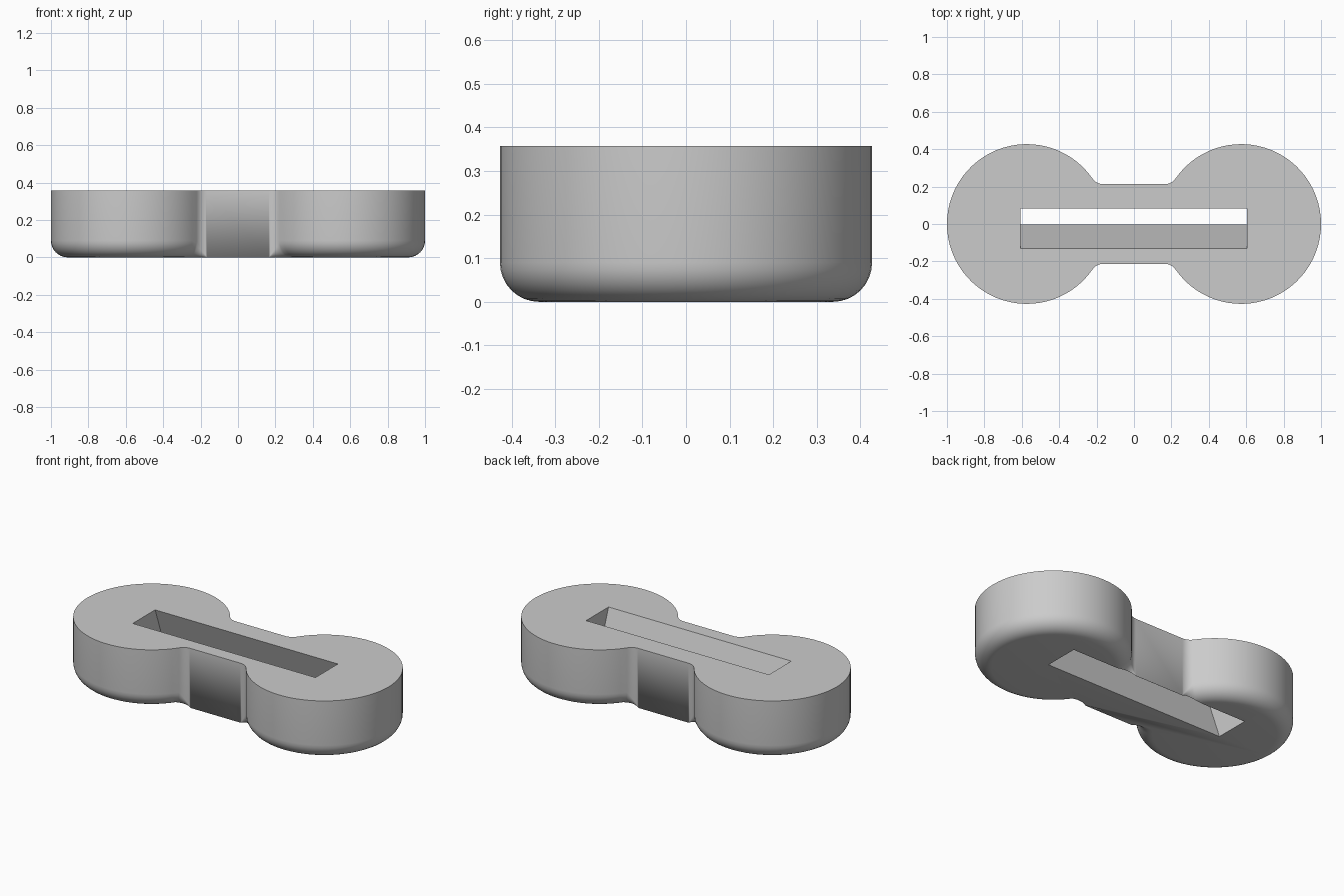
import bpy, bmesh
from math import sin, cos, pi, asin, sqrt

cube = bpy.data.objects.get("Cube")
if cube:
    bpy.data.objects.remove(cube, do_unlink=True)

HEIGHT = 0.357
DISC_R, DISC_X = 0.427, 0.573      # round ends
BAR_Y, FILLET = 0.213, 0.069       # half width of the waist, corner radius
ROUND = 0.09                       # rounding under the round ends
ARC, BLEND, STEPS = 56, 8, 8

grey = bpy.data.materials.new("light grey")
grey.use_nodes = True
grey.diffuse_color = (0.6, 0.6, 0.6, 1)
grey.node_tree.nodes["Principled BSDF"].inputs["Base Color"].default_value = (0.6, 0.6, 0.6, 1)


def new_object(name, bm):
    bmesh.ops.remove_doubles(bm, verts=bm.verts, dist=1e-5)
    bmesh.ops.recalc_face_normals(bm, faces=bm.faces)
    mesh = bpy.data.meshes.new(name)
    bm.to_mesh(mesh)
    bm.free()
    mesh.materials.append(grey)
    obj = bpy.data.objects.new(name, mesh)
    bpy.context.collection.objects.link(obj)
    return obj


# Outline entries: x, y, outward normal x, outward normal y, bottom rounding
fillet_y = BAR_Y + FILLET
reach = DISC_R + FILLET
fillet_x = DISC_X - sqrt(reach ** 2 - fillet_y ** 2)
tilt = asin(fillet_y / reach)

blend = []
for i in range(BLEND + 1):
    t = i / BLEND
    a = -pi / 2 + (pi / 2 - tilt) * t
    blend.append((fillet_x + FILLET * cos(a), fillet_y + FILLET * sin(a),
                  -cos(a), -sin(a), ROUND * t))
disc = []
for i in range(1, ARC):
    a = (pi - tilt) * (1 - 2 * i / ARC)
    disc.append((DISC_X + DISC_R * cos(a), DISC_R * sin(a), cos(a), sin(a), ROUND))
half = blend + disc + [(x, -y, nx, -ny, r) for x, y, nx, ny, r in reversed(blend)]
outline = half + [(-x, -y, -nx, -ny, r) for x, y, nx, ny, r in half]

# Body: stacked rings, curling in under the round ends
bm = bmesh.new()
rings = []
for k in range(STEPS + 1):
    a = pi / 2 * k / STEPS
    rings.append([bm.verts.new((x - nx * r * (1 - sin(a)), y - ny * r * (1 - sin(a)),
                                r * (1 - cos(a)))) for x, y, nx, ny, r in outline])
rings.append([bm.verts.new((p[0], p[1], HEIGHT)) for p in outline])
count = len(outline)
for low, high in zip(rings, rings[1:]):
    for i in range(count):
        j = (i + 1) % count
        bm.faces.new((low[i], low[j], high[j], high[i]))
bm.faces.new(rings[0])
bm.faces.new(rings[-1])
body = new_object("body", bm)

# Slanted slot running through the body
bm = bmesh.new()
slope = 0.128 / HEIGHT
corners = []
for z, side in ((-0.1, 0), (-0.1, 1), (0.5, 1), (0.5, 0)):
    corners.append(((-0.002, 0.211)[side] - slope * z, z))
ends = [[bm.verts.new((x, y, z)) for y, z in corners] for x in (-0.608, 0.605)]
for end in ends:
    bm.faces.new(end)
for i in range(4):
    j = (i + 1) % 4
    bm.faces.new((ends[0][i], ends[0][j], ends[1][j], ends[1][i]))
cutter = new_object("slot_cutter", bm)
cutter.hide_render = True

cut = body.modifiers.new("slot", "BOOLEAN")
cut.operation = "DIFFERENCE"
cut.solver = "EXACT"
cut.object = cutter

bpy.ops.object.select_all(action="DESELECT")
body.select_set(True)
bpy.context.view_layer.objects.active = body
bpy.ops.object.modifier_apply(modifier=cut.name)
bpy.data.objects.remove(cutter, do_unlink=True)
bpy.ops.object.shade_smooth_by_angle(angle=pi / 6)
